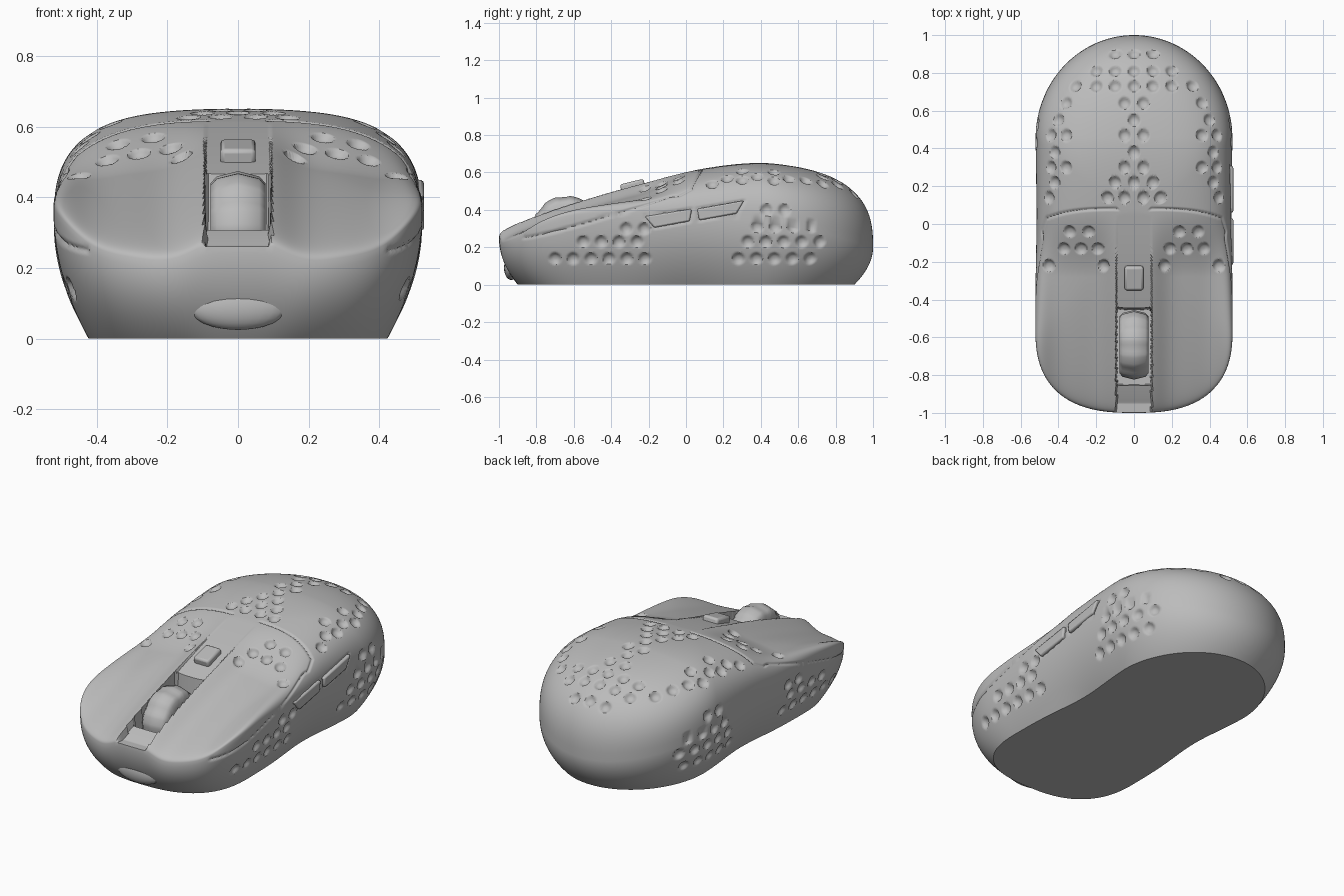
import bpy, bmesh, math
from mathutils import Vector, Matrix
from mathutils.bvhtree import BVHTree
from mathutils.kdtree import KDTree

cube = bpy.data.objects.get("Cube")
if cube:
    bpy.data.objects.remove(cube)

COLOUR = (0.5, 0.5, 0.5, 1)
grey = bpy.data.materials.new("plain_grey")
grey.use_nodes = True
grey.diffuse_color = COLOUR
grey.node_tree.nodes["Principled BSDF"].inputs["Base Color"].default_value = COLOUR


def make(name, bm, angle=35, bevel=0):
    bmesh.ops.recalc_face_normals(bm, faces=bm.faces[:])
    mesh = bpy.data.meshes.new(name)
    bm.to_mesh(mesh)
    bm.free()
    mesh.materials.append(grey)
    ob = bpy.data.objects.new(name, mesh)
    bpy.context.collection.objects.link(ob)
    bpy.ops.object.select_all(action='DESELECT')
    ob.select_set(True)
    bpy.context.view_layer.objects.active = ob
    bpy.ops.object.shade_smooth_by_angle(angle=math.radians(angle))
    if bevel:
        mod = ob.modifiers.new("rounded_edges", 'BEVEL')
        mod.width, mod.segments = bevel, 2


def bridge(bm, a, b):
    for i in range(len(a)):
        j = (i + 1) % len(a)
        bm.faces.new((a[i], a[j], b[j], b[i]))


def smooth(u):
    u = min(1, max(0, u))
    return u * u * (3 - 2 * u)


# Body surface: plan outline, spine height, widest level and finger scoops
def outline(t):
    c, s = math.cos(t), math.sin(t)
    if s >= 0:
        y = min(1, 0.45 * s ** 0.7 + 0.55 * s)
        x = math.sqrt(max(0, 1 - (max(0, y - 0.45) / 0.55) ** 2))
    else:
        y = max(-1, -0.55 * (-s) ** 0.7 + 0.45 * s)
        x = max(0, 1 - (max(0, -y - 0.55) / 0.45) ** 2.6) ** (1 / 2.6)
    return math.copysign(0.522 * x, c) * (1 - 0.012 * waist(y)), y


def waist(y):
    return math.exp(-((y - 0.05) / 0.28) ** 2)


def even_outline(n):
    """Spread points evenly along the outline."""
    fine = [Vector(outline(2 * math.pi * i / 4000)) for i in range(4001)]
    run = [0]
    for a, b in zip(fine, fine[1:]):
        run.append(run[-1] + (b - a).length)
    points, k = [], 0
    for i in range(n):
        target = run[-1] * i / n
        while run[k + 1] <= target:
            k += 1
        points.append(fine[k].lerp(fine[k + 1], (target - run[k]) / (run[k + 1] - run[k])))
    return points


def scoop(x, y):
    return 0.062 * smooth((0.08 - y) / 0.36) * math.exp(-((abs(x) - 0.3) / 0.18) ** 4)


def widest(x, y):
    level = 0.36 - (0.16 if y > 0 else 0.11) * y * y
    return level - scoop(x, y) + 0.16 * x * x * smooth(-1.5 * y)


def height(x, y, s):
    """Top surface where s runs from 0 at the middle to 1 at the outline."""
    low = widest(x, y)
    high = 0.662 - 0.195 * max(0, 0.45 - y) ** 1.5 - scoop(x, y)
    p = 2.8 + (0 if y > 0 else 2 * y * y)
    return low + (high - low) * max(0, 1 - s ** p) ** (1 / p)


LOW, TOP = 40, 120
bm = bmesh.new()
edge = even_outline(560)
rings = []
for k in range(LOW + 1):
    u = k / LOW
    d = (1 - u) ** 2
    rings.append([bm.verts.new((x * (1 - (0.19 + 0.05 * waist(y)) * d), y * (1 - 0.1 * d), widest(x, y) * u))
                  for x, y in edge])
for k in range(1, TOP):
    s = 1 - (k / TOP) ** 1.5
    rings.append([bm.verts.new((x * s, y * s, height(x * s, y * s, s))) for x, y in edge])
for a, b in zip(rings, rings[1:]):
    bridge(bm, a, b)
bm.faces.new(rings[0][::-1])
peak = bm.verts.new((0, 0, height(0, 0, 0)))
for a, b in zip(rings[-1], rings[-1][1:] + rings[-1][:1]):
    bm.faces.new((a, b, peak))
bm.normal_update()
surface = BVHTree.FromBMesh(bm)


def on_top(x, y):
    return surface.ray_cast(Vector((x, y, 2)), Vector((0, 0, -1)))[0]


def on_side(side, y, z):
    return surface.ray_cast(Vector((2 * side, y, z)), Vector((-side, 0, 0)))[0]


def tree(points):
    points = [p for p in points if p]
    kd = KDTree(len(points))
    for i, p in enumerate(points):
        kd.insert(p, i)
    kd.balance()
    return kd


def fill(path):
    """Add points between those of a path, so that a groove is unbroken."""
    path = [p for p in path if p]
    return [a.lerp(b, i / 8) for a, b in zip(path, path[1:]) for i in range(8)]


# Dimples: rows across the top, mirrored, and rows along both sides
top_rows = [(0.9, (0, 0.1)), (0.81, (0, 0.1, 0.2)), (0.73, (0, 0.1, 0.2, 0.31)), (0.64, (0.05, 0.36)),
            (0.55, (0, 0.4)), (0.47, (0.05, 0.36, 0.44)), (0.38, (0, 0.42)), (0.3, (0.05, 0.36, 0.44)),
            (0.22, (0, 0.1, 0.42)), (0.14, (0.05, 0.14, 0.45)),
            (-0.04, (0.24, 0.34)), (-0.13, (0.19, 0.28, 0.37)), (-0.22, (0.16, 0.45))]
side_rows = [(0.14, -0.7, 6), (0.23, -0.55, 4), (0.3, -0.32, 2),
             (0.14, 0.28, 5), (0.23, 0.33, 5), (0.31, 0.38, 4), (0.4, 0.43, 2)]
spots = [on_top(m * x, y) for y, xs in top_rows for x in xs for m in (1, -1)]
spots += [on_side(m, y + 0.096 * i, z) for z, y, n in side_rows for i in range(n) for m in (1, -1)]

# Seams round the main buttons, and gaps round the side buttons
buttons = {"rear_side_button": [(0.06, 0.405), (0.31, 0.45), (0.27, 0.38), (0.07, 0.345)],
           "front_side_button": [(-0.22, 0.365), (0.03, 0.405), (0.02, 0.34), (-0.17, 0.305)]}
seams = []
for side in (1, -1):
    path = [on_top(side * (0.09 + 0.0125 * i), 0.08 - 0.05 * (i / 30) ** 3) for i in range(31)]
    start = path[-1]
    for i in range(1, 41):
        t = i / 40
        z = 0.25 + (start.z - 0.25) * (1 - t) ** 1.2
        path.append(on_side(side, start.y - 0.9 * t, min(z, start.z - 0.012 * min(i, 3))))
    seams += fill(path)
for corners in buttons.values():
    for (y1, z1), (y2, z2) in zip(corners, corners[1:] + corners[:1]):
        seams += fill([on_side(1, y1 + (y2 - y1) * i / 8, z1 + (z2 - z1) * i / 8) for i in range(9)])


def channel_floor(y):
    """Sunken strip between the main buttons, with the wheel well."""
    if -0.85 < y < -0.45:
        return 0.2
    y_in = max(y, -0.95)
    return height(0, y_in, abs(y_in)) - 0.055 * min(1, 0.06 - y)


# Press the dimples, seams and channel into the body
spot_tree, seam_tree = tree(spots), tree(seams)
DIMPLE, SEAM = 0.033, 0.011
moved = []
for v in bm.verts:
    co = v.co.copy()
    gap = spot_tree.find(v.co)[2] / DIMPLE
    if gap < 1:
        co -= v.normal * 0.019 * (1 - gap ** 3)
    gap = seam_tree.find(v.co)[2] / SEAM
    if gap < 1:
        co -= v.normal * 0.008 * (1 - gap)
    if abs(co.x) < 0.093 and co.y < 0.06:
        co.z = min(co.z, channel_floor(co.y))
    moved.append(co)
for v, co in zip(bm.verts, moved):
    v.co = co
make("body_shell", bm, 40)

# Side buttons on the left
for name, corners in buttons.items():
    bm = bmesh.new()
    inner, outer = [[bm.verts.new((x, y, z)) for y, z in corners] for x in (0.45, 0.526)]
    bm.faces.new(inner)
    bm.faces.new(outer[::-1])
    bridge(bm, inner, outer)
    make(name, bm, bevel=0.008)

# Small button behind the wheel
bm = bmesh.new()
place = Matrix.Translation((0, -0.285, channel_floor(-0.285) + 0.008))
tilt = Matrix.Rotation(math.radians(14), 4, 'X')
bmesh.ops.create_cube(bm, size=1, matrix=place @ tilt @ Matrix.Diagonal((0.1, 0.13, 0.05, 1)))
make("top_button", bm, bevel=0.012)

# Scroll wheel with shallow grips
bm = bmesh.new()
loops = []
for x, r in ((-0.078, 0.1), (-0.078, 0.15), (-0.06, 0.17), (0, 0.185), (0.06, 0.17), (0.078, 0.15), (0.078, 0.1)):
    loop = []
    for k in range(64):
        a, grip = k * math.pi / 32, r - 0.006 * (k % 8 < 3)
        loop.append(bm.verts.new((x, -0.64 + math.cos(a) * grip, 0.29 + math.sin(a) * grip)))
    loops.append(loop)
for a, b in zip(loops, loops[1:]):
    bridge(bm, a, b)
bm.faces.new(loops[0][::-1])
bm.faces.new(loops[-1])
make("scroll_wheel", bm, 50)

# Low swelling at the front, nearly flush with the shell
bm = bmesh.new()
place = Matrix.Translation((0, -0.935, 0.09))
bmesh.ops.create_uvsphere(bm, u_segments=24, v_segments=12, radius=1,
                          matrix=place @ Matrix.Diagonal((0.14, 0.038, 0.065, 1)))
make("front_swelling", bm)
